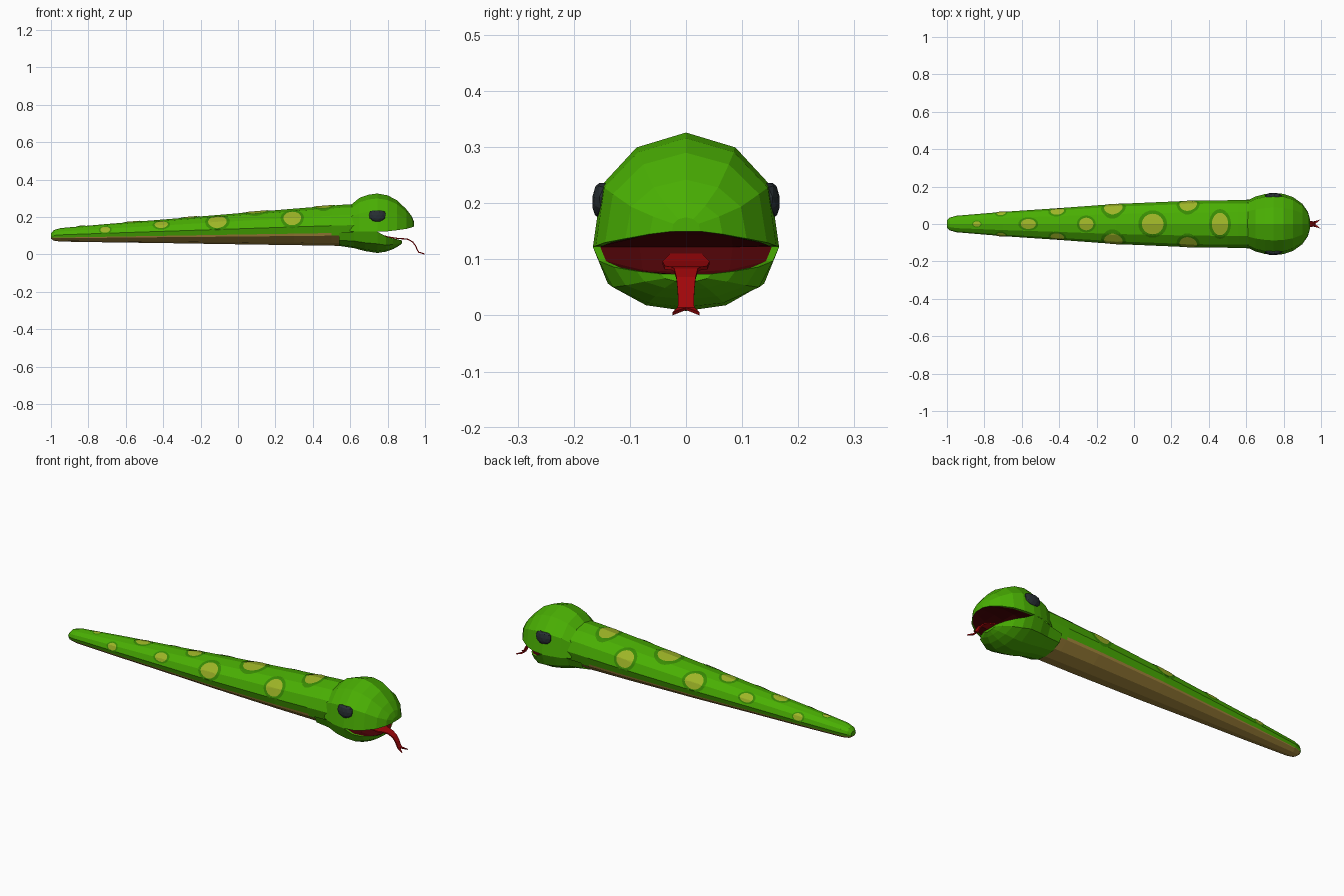
import bpy, bmesh
from math import sin, cos, pi, radians
from mathutils import Vector
from mathutils.bvhtree import BVHTree

if "Cube" in bpy.data.objects:
    bpy.data.objects.remove(bpy.data.objects["Cube"])


def mat(name, r, g, b):
    m = bpy.data.materials.new(name)
    m.diffuse_color = (r, g, b, 1)
    m.use_nodes = True
    m.node_tree.nodes["Principled BSDF"].inputs["Base Color"].default_value = m.diffuse_color
    return m


GREEN = mat("skin green", 0.068, 0.43, 0.001)
DARK = mat("dark green", 0.04, 0.26, 0.001)
SPOT = mat("spot olive", 0.34, 0.46, 0.02)
BELLY = mat("belly brown", 0.38, 0.245, 0.045)
MOUTH = mat("mouth dark red", 0.075, 0.001, 0.002)
TONGUE = mat("tongue red", 0.35, 0.002, 0.003)
EYE = mat("eye black", 0.02, 0.027, 0.032)


def make(name, bm, mats, fix=True):
    if fix:
        bmesh.ops.recalc_face_normals(bm, faces=bm.faces)
    me = bpy.data.meshes.new(name)
    bm.to_mesh(me)
    ob = bpy.data.objects.new(name, me)
    bpy.context.collection.objects.link(ob)
    for m in mats:
        me.materials.append(m)
    return ob


# body: twelve-sided tapering loft (x, half width, bottom, top)
BODY = [(-1.0, 0.02, 0.085, 0.112), (-0.985, 0.034, 0.074, 0.13),
        (-0.95, 0.044, 0.069, 0.141), (-0.7, 0.065, 0.065, 0.163),
        (-0.4, 0.085, 0.061, 0.187), (-0.1, 0.107, 0.056, 0.212),
        (0.3, 0.124, 0.05, 0.245), (0.5, 0.127, 0.047, 0.261),
        (0.56, 0.127, 0.046, 0.266), (0.63, 0.127, 0.046, 0.268)]
N = 12
bm = bmesh.new()
rings = []
for x, w, lo, hi in BODY:
    rings.append([bm.verts.new((x, w * cos(2 * pi * i / N),
                                (lo + hi) / 2 + (hi - lo) / 2 * sin(2 * pi * i / N)))
                  for i in range(N)])
for k in range(len(rings) - 1):
    for i in range(N):
        j = (i + 1) % N
        bm.faces.new((rings[k][i], rings[k][j], rings[k + 1][j], rings[k + 1][i]))
bm.faces.new(rings[0])
bm.faces.new(rings[-1])
bmesh.ops.recalc_face_normals(bm, faces=bm.faces)

# belly: everything below a gently sloping cut, ending in a step at the throat
cut, up = Vector((0, 0, 0.1065)), Vector((-0.0165, 0, 1))
bmesh.ops.bisect_plane(bm, geom=bm.verts[:] + bm.edges[:] + bm.faces[:],
                       plane_co=cut, plane_no=up)
for f in bm.faces:
    c = f.calc_center_median()
    end = 0.5 if abs(c.y) > 0.09 else 0.56
    f.material_index = 1 if (c - cut).dot(up) < 0 and c.x < end else 0
tree = BVHTree.FromBMesh(bm)
make("body", bm, [GREEN, BELLY], fix=False)


def axis_z(x):
    for a, b in zip(BODY, BODY[1:]):
        if a[0] <= x <= b[0]:
            t = (x - a[0]) / (b[0] - a[0])
            return ((a[2] + a[3]) * (1 - t) + (b[2] + b[3]) * t) / 2


# spots: thin discs draped on the body
def disc(name, x, angle, rx, ry, lift, m):
    n = Vector((0, cos(angle), sin(angle)))
    u = Vector((1, 0, 0))
    v = n.cross(u)
    c = Vector((x, 0, axis_z(x))) + n * 0.5

    def drape(a, b):
        hit = tree.ray_cast(c + u * a + v * b, -n)[0]
        return bm.verts.new(hit + n * lift)

    bm = bmesh.new()
    S, R = 24, 8
    centre = drape(0, 0)
    prev = None
    for r in range(1, R + 1):
        ring = [drape(rx * r / R * cos(2 * pi * i / S), ry * r / R * sin(2 * pi * i / S))
                for i in range(S)]
        for i in range(S):
            j = (i + 1) % S
            if prev:
                bm.faces.new((prev[i], ring[i], ring[j], prev[j]))
            else:
                bm.faces.new((centre, ring[i], ring[j]))
        prev = ring
    make(name, bm, [m], fix=False)


TOP = [(0.46, 0.044, 0.06), (0.10, 0.058, 0.055), (-0.255, 0.038, 0.034),
       (-0.565, 0.04, 0.027), (-0.84, 0.02, 0.014)]
SIDE = [(0.29, 0.047, 0.044, 25), (-0.11, 0.05, 0.04, 26), (-0.41, 0.036, 0.023, 28),
        (-0.71, 0.026, 0.018, 18)]
spots = [(*s, 90) for s in TOP] + [(x, rx, ry, b) for x, rx, ry, a in SIDE for b in (a, 180 - a)]
for x, rx, ry, a in spots:
    disc("spot_ring", x, radians(a), rx * 1.33, ry * 1.33, 0.0018, DARK)
    disc("spot", x, radians(a), rx, ry, 0.0036, SPOT)


# head halves: rounded lofts with a hollow mouth side (x, half width, lip z, extreme z, hollow)
def head_half(name, stations, quarter, hinge):
    half = quarter + [(-y, z) for y, z in quarter[-2::-1]]
    bm = bmesh.new()
    rings = []
    for x, w, lip, ext, hollow in stations:
        pts = [(w * y, lip + (ext - lip) * z) for y, z in half]
        pts += [(-0.92 * w, lip), (-0.5 * w, lip + hollow * 0.8), (0, lip + hollow),
                (0.5 * w, lip + hollow * 0.8), (0.92 * w, lip)]
        rings.append([bm.verts.new((x, y, z)) for y, z in pts])
    for k in range(len(rings) - 1):
        for i in range(12):
            if i >= 6 and k < hinge:
                continue
            j = (i + 1) % 12
            f = bm.faces.new((rings[k][i], rings[k][j], rings[k + 1][j], rings[k + 1][i]))
            f.material_index = 1 if 7 <= i <= 10 else 0
    bm.faces.new(rings[-1])
    make(name, bm, [GREEN, MOUTH])


head_half("upper_head", [
    (0.60, 0.122, 0.122, 0.262, 0), (0.65, 0.147, 0.122, 0.303, 0),
    (0.70, 0.160, 0.122, 0.320, 0), (0.745, 0.166, 0.122, 0.326, 0),
    (0.80, 0.161, 0.124, 0.316, 0.02), (0.85, 0.144, 0.130, 0.290, 0.025),
    (0.90, 0.108, 0.137, 0.242, 0.02), (0.93, 0.065, 0.145, 0.203, 0.01),
    (0.941, 0.025, 0.150, 0.175, 0)],
    [(1, 0), (0.905, 0.54), (0.53, 0.87), (0, 1)], 3)
head_half("lower_jaw", [
    (0.54, 0.122, 0.115, 0.046, 0), (0.62, 0.132, 0.122, 0.034, 0),
    (0.68, 0.155, 0.122, 0.018, 0), (0.745, 0.166, 0.122, 0.008, 0),
    (0.79, 0.155, 0.097, 0.015, -0.02), (0.83, 0.128, 0.086, 0.029, -0.02),
    (0.86, 0.088, 0.079, 0.046, -0.012), (0.878, 0.045, 0.074, 0.060, 0)],
    [(1, 0), (0.84, 0.57), (0.43, 0.91), (0, 1)], 3)

# eyes: flattened low-poly balls on both sides, cut straight under the lid
for s in (1, -1):
    bm = bmesh.new()
    bmesh.ops.create_icosphere(bm, subdivisions=2, radius=1)
    for v in bm.verts:
        x, y, z = v.co
        z = min(z, 0.65)
        v.co = (0.745 + 0.046 * x, s * (0.149 + 0.018 * y - 0.005 * z), 0.211 + 0.038 * z)
    make("eye", bm, [EYE])

# tongue: curved ribbon ending in a fork
path = [(0.755, 0.108, 0.028), (0.80, 0.094, 0.042), (0.86, 0.085, 0.038),
        (0.885, 0.084, 0.027), (0.91, 0.081, 0.021), (0.935, 0.066, 0.017),
        (0.95, 0.045, 0.015), (0.96, 0.022, 0.014), (0.967, 0.012, 0.015)]
bm = bmesh.new()
rows = [[bm.verts.new((x, w * t, z)) for t in (-1, 0, 1)] for x, z, w in path]
for a, b in zip(rows, rows[1:]):
    for i in range(2):
        bm.faces.new((a[i], b[i], b[i + 1], a[i + 1]))
for s in (0, 2):
    tip = bm.verts.new((0.997, 0.024 * (s - 1), 0.003))
    bm.faces.new((rows[-1][1], rows[-1][s], tip))
tongue = make("tongue", bm, [TONGUE])
solid = tongue.modifiers.new("thickness", 'SOLIDIFY')
solid.thickness = 0.006
solid.offset = 0
